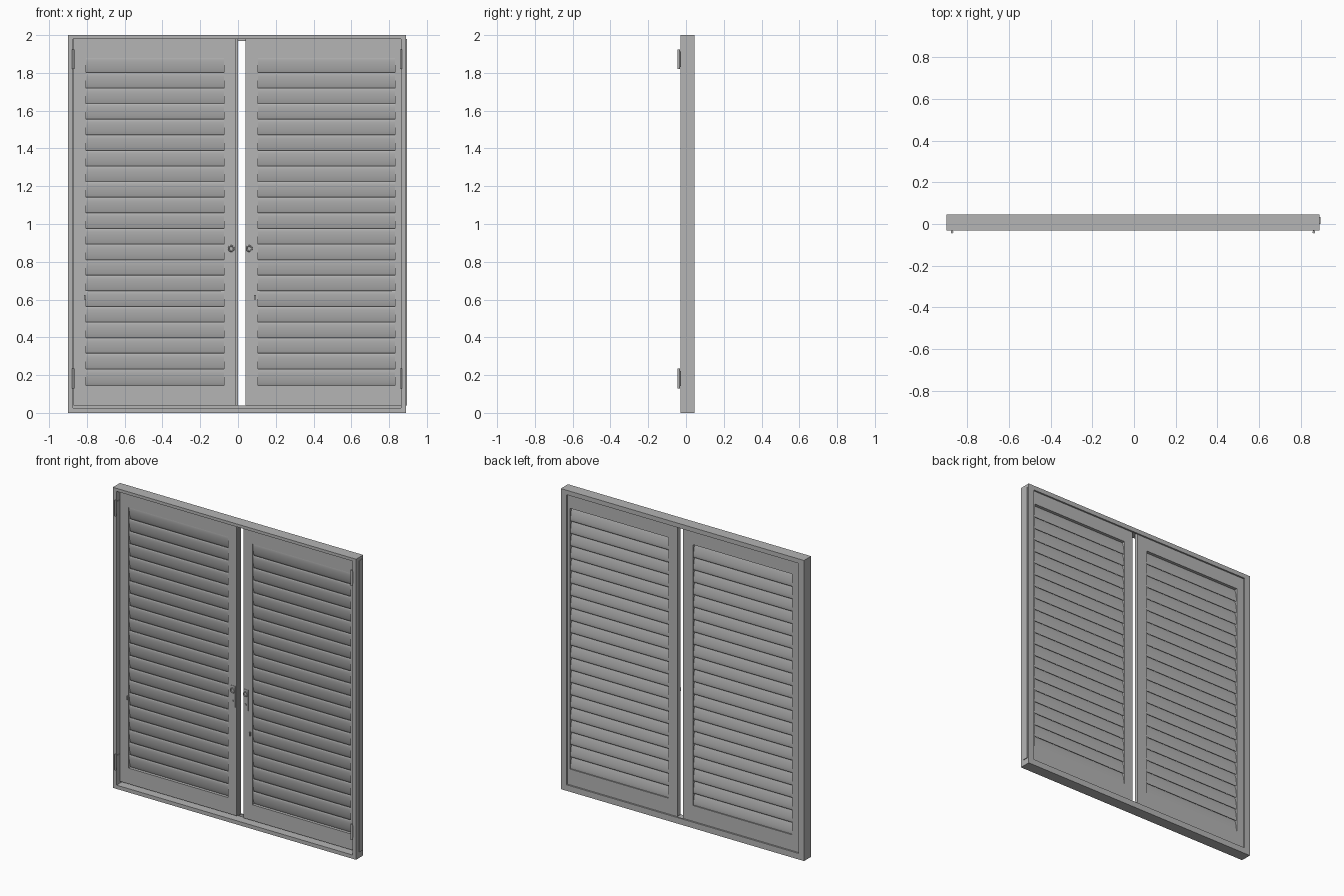
import bpy
import math

if "Cube" in bpy.data.objects:
    bpy.data.objects.remove(bpy.data.objects["Cube"], do_unlink=True)

grey = bpy.data.materials.new("painted_grey")
grey.use_nodes = True
colour = (0.46, 0.46, 0.46, 1)
grey.diffuse_color = colour
grey.node_tree.nodes["Principled BSDF"].inputs["Base Color"].default_value = colour


def mesh_object(name, verts, faces):
    mesh = bpy.data.meshes.new(name)
    mesh.from_pydata(verts, [], faces)
    mesh.materials.append(grey)
    obj = bpy.data.objects.new(name, mesh)
    bpy.context.collection.objects.link(obj)
    return obj


def box(name, x0, x1, y0, y1, z0, z1):
    verts = [(x, y, z) for x in (x0, x1) for y in (y0, y1) for z in (z0, z1)]
    faces = [(0, 1, 3, 2), (4, 6, 7, 5), (0, 4, 5, 1),
             (2, 3, 7, 6), (0, 2, 6, 4), (1, 5, 7, 3)]
    return mesh_object(name, verts, faces)


def border(name, x0, x1, y0, y1, z0, z1, side, bottom, top):
    """Four bars around a rectangular opening."""
    box(name + "_right_bar", x0, x0 + side, y0, y1, z0, z1)
    box(name + "_left_bar", x1 - side, x1, y0, y1, z0, z1)
    box(name + "_bottom_bar", x0 + side, x1 - side, y0, y1, z0, z0 + bottom)
    box(name + "_top_bar", x0 + side, x1 - side, y0, y1, z1 - top, z1)


def slat(name, x0, x1, z):
    """Lens-shaped blade, sloping down towards the back."""
    n, tilt = 20, math.radians(10)
    ring = []
    for i in range(n):
        a = 2 * math.pi * i / n
        u, v = 0.048 * math.cos(a), 0.008 * math.sin(a)
        ring.append((0.0165 - u * math.sin(tilt) + v * math.cos(tilt),
                     z + u * math.cos(tilt) + v * math.sin(tilt)))
    verts = [(x, y, h) for x in (x0, x1) for y, h in ring]
    faces = [(i, i + n, (i + 1) % n + n, (i + 1) % n) for i in range(n)]
    faces += [tuple(range(n)), tuple(reversed(range(n, 2 * n)))]
    obj = mesh_object(name, verts, faces)
    for face in obj.data.polygons:
        face.use_smooth = len(face.vertices) == 4


def finish(name):
    obj = bpy.context.object
    obj.name = name
    obj.data.materials.append(grey)
    bpy.ops.object.shade_smooth_by_angle()


# Fixed outer frame with a narrow stop at the back
border("frame", -0.9, 0.89, -0.03, 0.045, 0, 2, 0.027, 0.025, 0.02)
border("frame_stop", -0.873, 0.863, 0.034, 0.045, 0.025, 1.98, 0.015, 0.015, 0.01)

# Two louvred leaves
STILE, LOW, HIGH, COUNT = 0.065, 0.145, 1.88, 21
pitch = (HIGH - LOW) / COUNT
for side, x0, x1 in (("right", -0.87, -0.01), ("left", 0.04, 0.895)):
    border(side + "_leaf", x0, x1, 0, 0.034, 0.04, 1.98, STILE, LOW - 0.04, 1.98 - HIGH)
    for i in range(COUNT):
        slat(f"{side}_slat_{i + 1}", x0 + STILE, x1 - STILE, LOW + (i + 0.5) * pitch)

# Rebate strip along the meeting edge
box("meeting_strip", -0.01, 0.0, 0.012, 0.034, 0.04, 1.98)

# Hinges at top and bottom of both jambs
for side, x in (("right", -0.873), ("left", 0.863)):
    for level, z in (("lower", 0.182), ("upper", 1.872)):
        bpy.ops.mesh.primitive_cylinder_add(vertices=16, radius=0.0065, depth=0.105,
                                            location=(x, -0.0385, z))
        finish(f"{side}_{level}_hinge_barrel")
        box(f"{side}_{level}_hinge_leaf", x - 0.003, x + 0.003, -0.036, 0.002, z - 0.04, z + 0.04)

# Lock plates, ring pulls and keyholes
for side, x in (("right", -0.036), ("left", 0.059)):
    box(side + "_lock_plate", x - 0.017, x + 0.017, -0.003, 0, 0.76, 0.9)
    bpy.ops.mesh.primitive_torus_add(major_radius=0.014, minor_radius=0.004,
                                     major_segments=24, minor_segments=8,
                                     location=(x, -0.007, 0.87),
                                     rotation=(math.pi / 2, 0, 0))
    finish(side + "_ring_pull")
    bpy.ops.mesh.primitive_cylinder_add(vertices=16, radius=0.006, depth=0.008,
                                        location=(x, -0.005, 0.8),
                                        rotation=(math.pi / 2, 0, 0))
    finish(side + "_key_barrel")
    box(side + "_key_slot", x - 0.003, x + 0.003, -0.007, 0, 0.772, 0.795)

# Small slat catches on the stiles
for side, x in (("right", -0.812), ("left", 0.09)):
    box(side + "_slat_catch", x - 0.004, x + 0.004, -0.008, 0, 0.6, 0.625)
